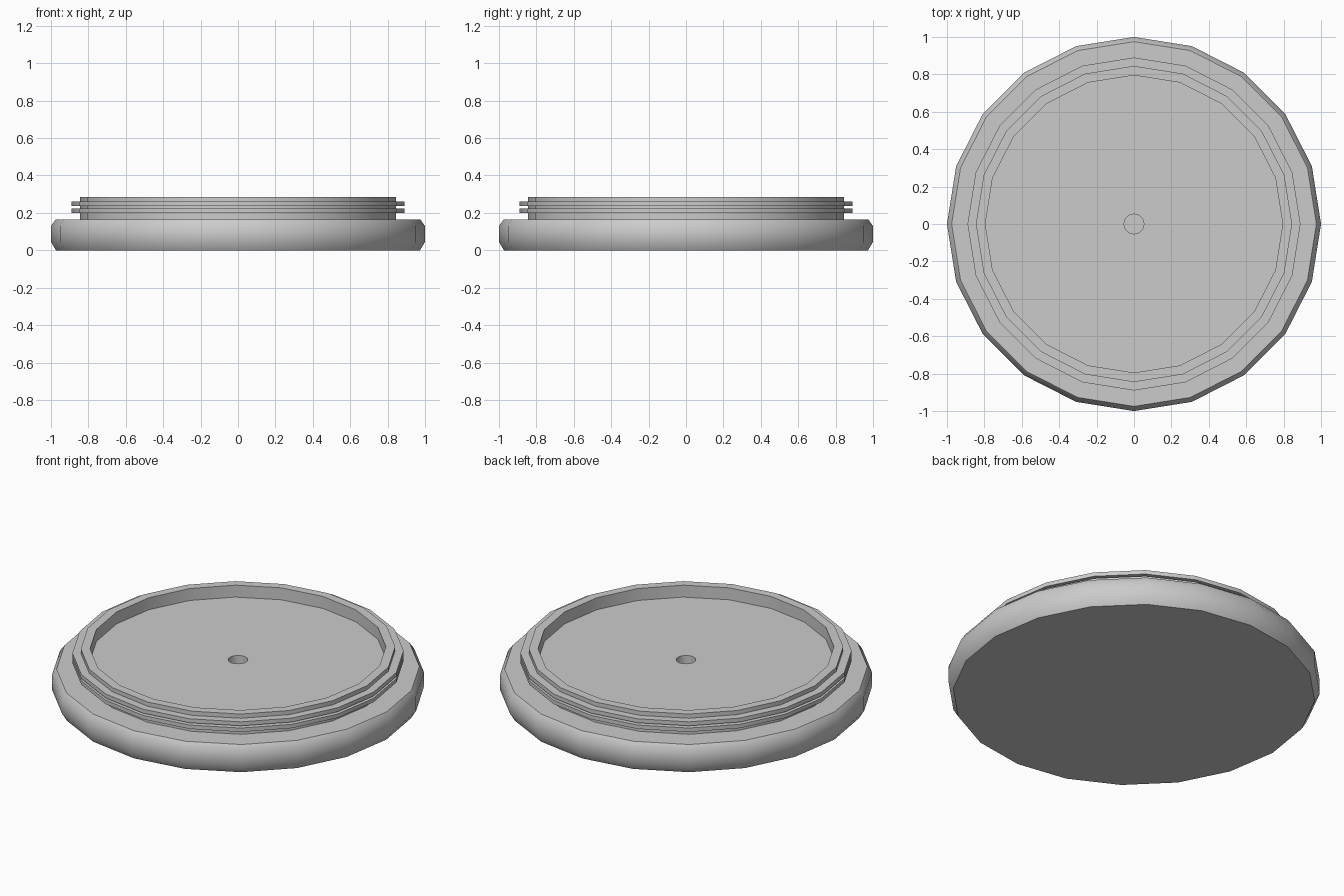
import bpy, bmesh, math

if "Cube" in bpy.data.objects:
    bpy.data.objects.remove(bpy.data.objects["Cube"])

SIDES = 20


def lathe(name, profile, sides=SIDES):
    """Revolve (radius, z) points around z and close both ends with a flat face."""
    bm = bmesh.new()
    rings = []
    for r, z in profile:
        rings.append([bm.verts.new((r * math.cos(2 * math.pi * i / sides),
                                    r * math.sin(2 * math.pi * i / sides), z))
                      for i in range(sides)])
    for a, b in zip(rings, rings[1:]):
        for i in range(sides):
            j = (i + 1) % sides
            bm.faces.new((a[i], a[j], b[j], b[i]))
    bm.faces.new(rings[0][::-1])
    bm.faces.new(rings[-1])
    bmesh.ops.recalc_face_normals(bm, faces=bm.faces)
    mesh = bpy.data.meshes.new(name)
    bm.to_mesh(mesh)
    bm.free()
    obj = bpy.data.objects.new(name, mesh)
    bpy.context.collection.objects.link(obj)
    bpy.ops.object.select_all(action='DESELECT')
    obj.select_set(True)
    bpy.context.view_layer.objects.active = obj
    bpy.ops.object.shade_smooth_by_angle(angle=math.radians(45))
    return obj


# Wide grip with chamfered rim
NECK, THREAD, INNER, HOLE = 0.845, 0.89, 0.795, 0.053
profile = [(0.973, 0), (1.0, 0.045), (1.0, 0.13), (0.975, 0.165), (NECK, 0.165)]

# Two raised thread rings around the neck
for z0, z1 in ((0.20, 0.223), (0.236, 0.26)):
    profile += [(NECK, z0), (THREAD, z0), (THREAD, z1), (NECK, z1)]

# Neck rim, recessed floor and small blind centre hole
profile += [(NECK, 0.285), (INNER, 0.285), (INNER, 0.214),
            (HOLE, 0.214), (HOLE, 0.13)]

lathe("screw_cap", profile)
